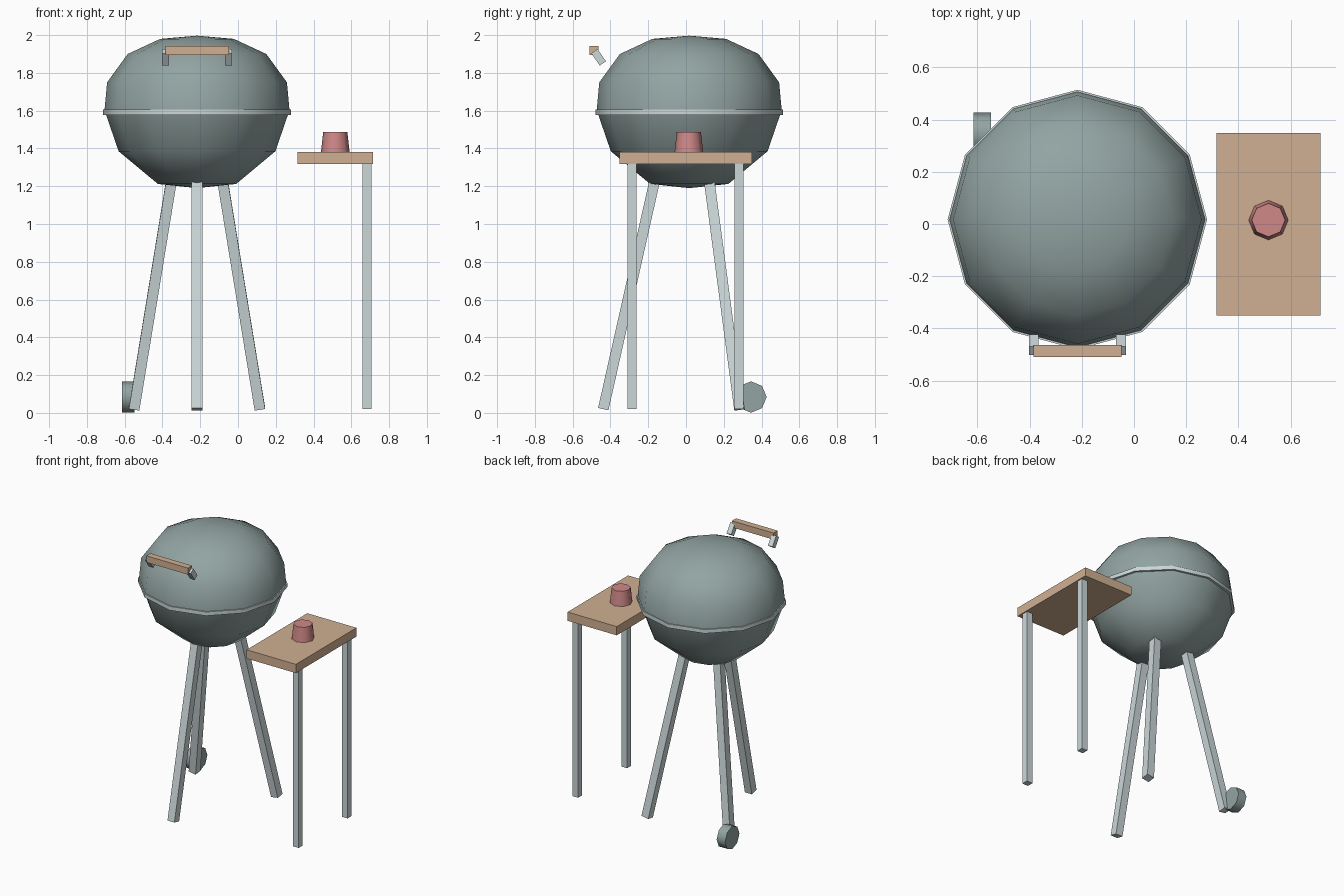
import bpy, bmesh, math
from mathutils import Vector, Matrix

if "Cube" in bpy.data.objects:
    bpy.data.objects.remove(bpy.data.objects["Cube"])


def srgb(r, g, b):
    def lin(c):
        c /= 255
        return c / 12.92 if c <= 0.04045 else ((c + 0.055) / 1.055) ** 2.4
    return (lin(r), lin(g), lin(b), 1)


def material(name, colour):
    m = bpy.data.materials.new(name)
    m.diffuse_color = colour
    m.use_nodes = True
    m.node_tree.nodes["Principled BSDF"].inputs["Base Color"].default_value = m.diffuse_color
    return m


ENAMEL = material("grey green enamel", srgb(146, 164, 162))
STEEL = material("light steel", srgb(204, 215, 217))
WOOD = material("tan wood", srgb(208, 176, 146))
RED = material("dusty red", srgb(208, 136, 136))


def finish(name, bm, mat, smooth=None):
    bmesh.ops.recalc_face_normals(bm, faces=bm.faces)
    me = bpy.data.meshes.new(name)
    bm.to_mesh(me)
    bm.free()
    me.materials.append(mat)
    ob = bpy.data.objects.new(name, me)
    bpy.context.collection.objects.link(ob)
    if smooth:
        bpy.ops.object.select_all(action='DESELECT')
        ob.select_set(True)
        bpy.context.view_layer.objects.active = ob
        bpy.ops.object.shade_smooth_by_angle(angle=math.radians(smooth))
    return ob


def lathe(name, profile, sides, mat, matrix, closed=False, smooth=50):
    """Revolve (radius, height) points around local z."""
    bm = bmesh.new()
    rings = []
    for r, z in profile:
        if r == 0:
            rings.append([bm.verts.new((0, 0, z))] * sides)
        else:
            rings.append([bm.verts.new((r * math.cos(a), r * math.sin(a), z))
                          for a in (2 * math.pi * i / sides for i in range(sides))])
    pairs = list(zip(rings, rings[1:])) + ([(rings[-1], rings[0])] if closed else [])
    for a, b in pairs:
        for i in range(sides):
            j = (i + 1) % sides
            bm.faces.new(list(dict.fromkeys((a[i], a[j], b[j], b[i]))))
    bm.transform(matrix)
    return finish(name, bm, mat, smooth)


def bar(name, start, end, width, depth, mat):
    """Square-ended bar between two points, with its width facing x."""
    start, end = Vector(start), Vector(end)
    w = (end - start).normalized()
    u = (Vector((1, 0, 0)) - w * w.x).normalized()
    v = w.cross(u)
    rot = Matrix((u, v, w)).transposed().to_4x4()
    bm = bmesh.new()
    bmesh.ops.create_cube(bm, size=1)
    bm.transform(Matrix.Translation((start + end) / 2) @ rot
                 @ Matrix.Diagonal((width, depth, (end - start).length, 1)))
    return finish(name, bm, mat)


def box(name, lo, hi, mat):
    lo, hi = Vector(lo), Vector(hi)
    bm = bmesh.new()
    bmesh.ops.create_cube(bm, size=1)
    bm.transform(Matrix.Translation((lo + hi) / 2) @ Matrix.Diagonal((*(hi - lo), 1)))
    return finish(name, bm, mat)


CX, CY = -0.217, 0.017
centre = Matrix.Translation((CX, CY, 0))

# Kettle: lid, rim and bowl
lathe("lid", [(0.49, 1.60), (0.476, 1.75), (0.367, 1.90), (0.195, 1.98), (0, 1.997)],
      12, ENAMEL, centre)
lathe("rim", [(0.46, 1.577), (0.497, 1.577), (0.497, 1.605), (0.46, 1.605)],
      12, STEEL, centre, closed=True)
lathe("bowl", [(0, 1.19), (0.207, 1.212), (0.415, 1.385), (0.482, 1.58)],
      12, ENAMEL, centre)

# Splayed legs
bar("front_leg", (CX, -0.438, 0.02), (CX, -0.161, 1.25), 0.056, 0.056, STEEL)
for side, label in ((-1, "left"), (1, "right")):
    bar("back_leg_" + label, (CX + side * 0.333, 0.283, 0.02),
        (CX + side * 0.132, 0.12, 1.25), 0.056, 0.056, STEEL)

# Wheel on the back left leg
lathe("wheel", [(0, -0.034), (0.083, -0.034), (0.083, 0.034), (0, 0.034)], 8, ENAMEL,
      Matrix.Translation((-0.581, 0.344, 0.084)) @ Matrix.Rotation(math.pi / 2, 4, 'Y'))

# Lid handle with two brackets
box("handle", (-0.385, -0.51, 1.894), (-0.048, -0.463, 1.942), WOOD)
for side, label in ((-1, "left"), (1, "right")):
    x = CX + side * 0.167
    bar("handle_bracket_" + label, (x, -0.485, 1.915), (x, -0.440, 1.850), 0.037, 0.04, STEEL)

# Side table
box("table_top", (0.316, -0.351, 1.317), (0.714, 0.349, 1.381), WOOD)
for y, label in ((-0.285, "front"), (0.281, "back")):
    bar("table_leg_" + label, (0.683, y, 0.02), (0.683, y, 1.32), 0.047, 0.047, STEEL)

# Cup standing on the table
lathe("cup", [(0, 1.38), (0.076, 1.38), (0.064, 1.487), (0, 1.487)], 8, RED,
      Matrix.Translation((0.515, 0.015, 0)))
